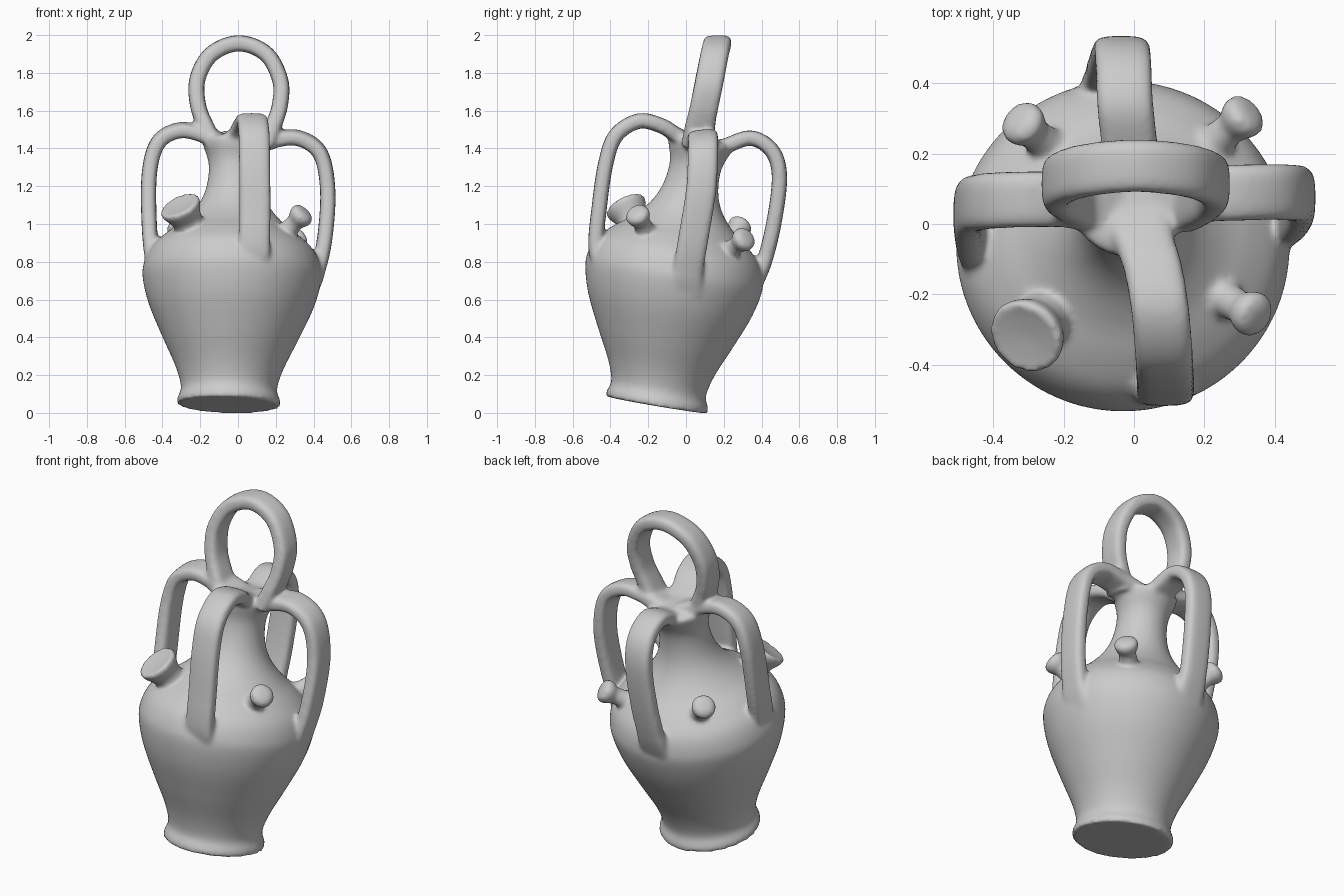
import bpy, bmesh, math
from mathutils import Vector

if "Cube" in bpy.data.objects:
    bpy.data.objects.remove(bpy.data.objects["Cube"])

parts = []


def smooth_path(points, steps=6):
    """Catmull-Rom samples through points of any dimension."""
    p = [Vector(q) for q in points]
    p = [2 * p[0] - p[1]] + p + [2 * p[-1] - p[-2]]
    out = []
    for a, b, c, d in zip(p, p[1:], p[2:], p[3:]):
        for i in range(steps):
            t = i / steps
            out.append(0.5 * (2 * b + (c - a) * t + (2 * a - 5 * b + 4 * c - d) * t * t
                              + (3 * b - a - 3 * c + d) * t ** 3))
    return out + [p[-2]]


def loft(name, rings):
    """Skin a list of equal-sized vertex rings and cap both ends."""
    bm = bmesh.new()
    loops = [[bm.verts.new(v) for v in ring] for ring in rings]
    n = len(loops[0])
    for a, b in zip(loops, loops[1:]):
        for i in range(n):
            bm.faces.new((a[i], a[(i + 1) % n], b[(i + 1) % n], b[i]))
    bm.faces.new(loops[0][::-1])
    bm.faces.new(loops[-1])
    bmesh.ops.recalc_face_normals(bm, faces=bm.faces)
    mesh = bpy.data.meshes.new(name)
    bm.to_mesh(mesh)
    bm.free()
    ob = bpy.data.objects.new(name, mesh)
    bpy.context.collection.objects.link(ob)
    parts.append(ob)


def lathe(name, origin, axis, profile, sides=64, bow=0.0):
    """Turned form; profile holds (radius, distance along axis); bow bends it in y."""
    origin, axis = Vector(origin), Vector(axis).normalized()
    u = axis.orthogonal().normalized()
    v = axis.cross(u)
    angles = [2 * math.pi * i / sides for i in range(sides)]
    rings = []
    for r, t in profile:
        centre = origin + axis * t + Vector((0, bow * math.sin(math.pi * t / 1.45), 0))
        rings.append([centre + (u * math.cos(a) + v * math.sin(a)) * r for a in angles])
    loft(name, rings)


def strap(name, points, across, width=0.16, thick=0.081, flare=0.25, sides=24):
    """Flat rounded strap swept along a path, widening at its ends."""
    path = smooth_path(points, 8)
    across = Vector(across)
    rings = []
    for i, p in enumerate(path):
        tan = (path[min(i + 1, len(path) - 1)] - path[max(i - 1, 0)]).normalized()
        side = (across - tan * across.dot(tan)).normalized()
        nrm = tan.cross(side)
        f = i / (len(path) - 1)
        k = 1 + flare * max(0, abs(2 * f - 1) - 0.7) / 0.3
        ring = []
        for j in range(sides):
            a = 2 * math.pi * j / sides
            c, s = math.cos(a), math.sin(a)
            x = math.copysign(abs(c) ** 0.6, c) * width / 2 * k
            y = math.copysign(abs(s) ** 0.6, s) * thick / 2 * k
            ring.append(p + side * x + nrm * y)
        rings.append(ring)
    loft(name, rings)


# Leaning body with foot, sloping shoulder and closed neck
lean = Vector((0.026, 0.167, 0.986))
body = [(0.272, 0), (0.272, 0.03), (0.254, 0.09), (0.285, 0.2), (0.36, 0.36), (0.435, 0.53),
        (0.472, 0.67), (0.468, 0.75), (0.435, 0.83), (0.365, 0.9), (0.28, 0.965),
        (0.208, 1.04), (0.162, 1.12), (0.14, 1.21), (0.14, 1.3), (0.168, 1.385),
        (0.165, 1.42), (0.11, 1.437), (0.02, 1.44)]
lathe("body", (-0.05, -0.155, 0.042), lean, smooth_path(body, 4), 96, bow=-0.025)

# Four strap handles from neck to shoulder
strap("left_handle", [(-0.06, 0.065, 1.42), (-0.19, 0.07, 1.475), (-0.31, 0.07, 1.496),
                      (-0.42, 0.065, 1.435), (-0.468, 0.05, 1.28), (-0.471, 0.0, 1.03),
                      (-0.452, -0.06, 0.82), (-0.405, -0.085, 0.7)], (0, 1, 0.1))
strap("right_handle", [(0.06, 0.075, 1.41), (0.19, 0.085, 1.445), (0.32, 0.09, 1.455),
                       (0.435, 0.09, 1.375), (0.475, 0.08, 1.18), (0.46, 0.04, 0.93),
                       (0.42, 0.01, 0.75), (0.37, 0.0, 0.64)], (0, 1, 0.1))
strap("front_handle", [(0.0, 0.05, 1.41), (0.03, -0.05, 1.47), (0.055, -0.13, 1.52),
                       (0.075, -0.25, 1.545), (0.085, -0.37, 1.47), (0.088, -0.425, 1.32),
                       (0.09, -0.46, 1.08), (0.085, -0.475, 0.87), (0.065, -0.42, 0.71)],
      (1, 0, 0), width=0.165)
strap("back_handle", [(0.0, 0.09, 1.39), (-0.01, 0.2, 1.41), (-0.025, 0.34, 1.455),
                      (-0.03, 0.45, 1.395), (-0.035, 0.494, 1.27), (-0.045, 0.475, 1.06),
                      (-0.06, 0.42, 0.82), (-0.065, 0.345, 0.66)], (1, 0, 0))

# Carrying ring on top
strap("top_ring", [(-0.12, 0.06, 1.41), (-0.168, 0.075, 1.51), (-0.212, 0.098, 1.63),
                   (-0.214, 0.125, 1.77), (-0.14, 0.152, 1.9), (0.005, 0.166, 1.957),
                   (0.15, 0.152, 1.9), (0.224, 0.125, 1.76), (0.222, 0.098, 1.63),
                   (0.187, 0.075, 1.52), (0.14, 0.06, 1.41)],
      (0, 1, 0.03), width=0.15, thick=0.085, flare=0.15)

# Wide filling spout with shallow mouth
lathe("filling_spout", (-0.305, -0.318, 1.09), (-0.4, -0.42, 0.8),
      [(0.13, -0.3), (0.098, -0.22), (0.078, -0.14), (0.083, -0.07), (0.105, -0.025),
       (0.113, 0.002), (0.104, 0.018), (0.088, 0.012), (0.02, 0.006)], 40)

# Three small knob spouts
knob = [(0.1, -0.25), (0.075, -0.18), (0.05, -0.1), (0.046, -0.05), (0.064, -0.015),
        (0.067, 0.008), (0.056, 0.026), (0.03, 0.036)]
for name, tip, axis in [("front_right_knob", (0.335, -0.255, 1.045), (0.6, -0.33, 0.65)),
                        ("back_left_knob", (-0.315, 0.285, 0.985), (-0.55, 0.5, 0.65)),
                        ("back_right_knob", (0.31, 0.305, 0.918), (0.6, 0.55, 0.45))]:
    lathe(name, tip, axis, knob, 32)

# Fuse the clay parts into one softly blended jug
bpy.ops.object.select_all(action='DESELECT')
for ob in parts:
    ob.select_set(True)
jug = parts[0]
bpy.context.view_layer.objects.active = jug
bpy.ops.object.join()
jug.name = jug.data.name = "jug"
remesh = jug.modifiers.new("fuse", 'REMESH')
remesh.mode = 'VOXEL'
remesh.voxel_size = 0.011
remesh.use_smooth_shade = True
soften = jug.modifiers.new("soften", 'SMOOTH')
soften.factor = 0.5
soften.iterations = 8
